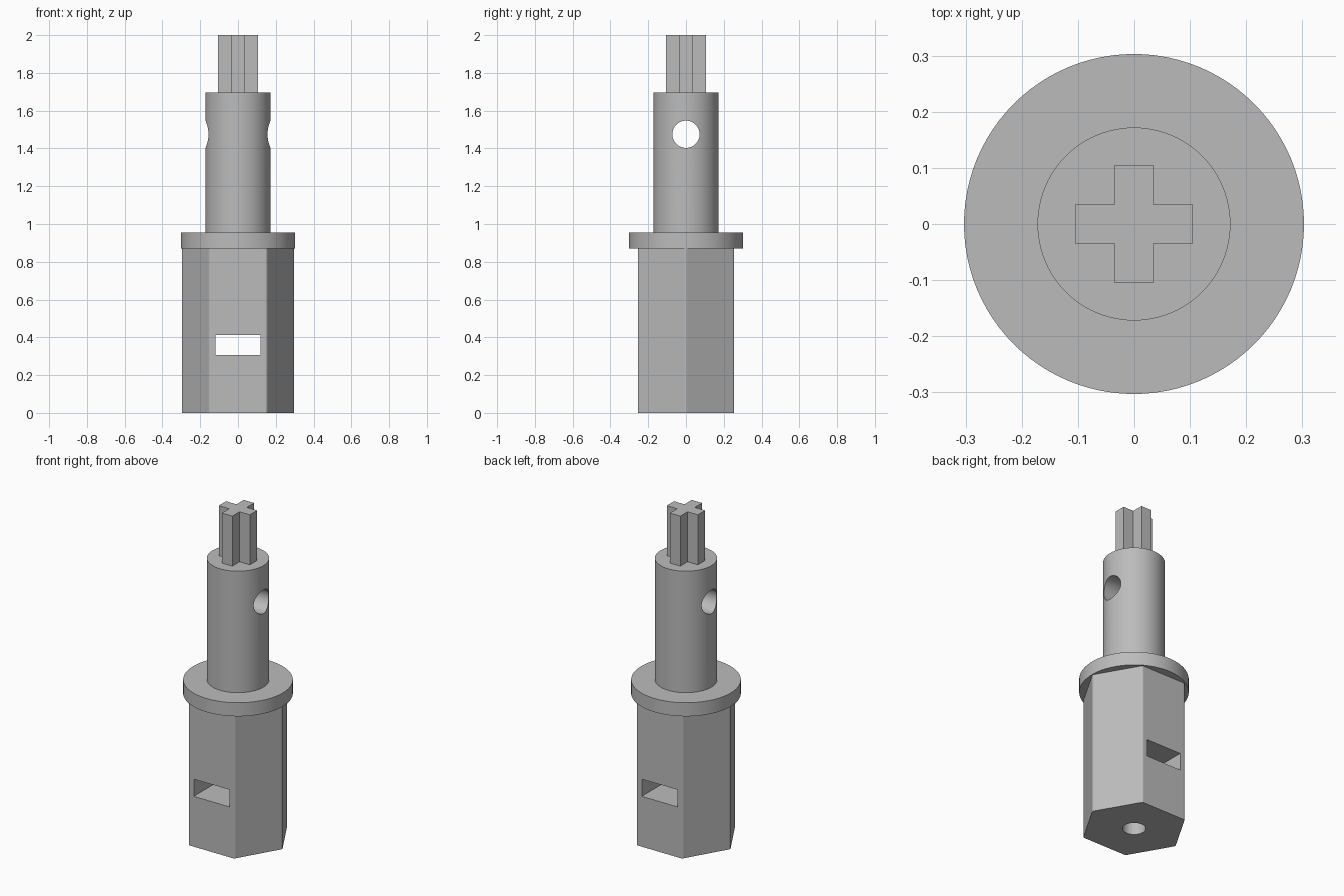
import bpy
import bmesh
from math import radians, pi

cube = bpy.data.objects.get("Cube")
if cube:
    bpy.data.objects.remove(cube, do_unlink=True)

# Plain grey material
grey = bpy.data.materials.new("plain grey")
grey.use_nodes = True
colour = (0.5, 0.5, 0.5, 1)
grey.diffuse_color = colour
bsdf = next(n for n in grey.node_tree.nodes if n.type == 'BSDF_PRINCIPLED')
bsdf.inputs["Base Color"].default_value = colour


def activate(ob):
    bpy.ops.object.select_all(action='DESELECT')
    ob.select_set(True)
    bpy.context.view_layer.objects.active = ob


def prism(name, outline, bottom, top):
    """Extrude a flat outline between two heights."""
    bm = bmesh.new()
    face = bm.faces.new([bm.verts.new((x, y, bottom)) for x, y in outline])
    grown = bmesh.ops.extrude_face_region(bm, geom=[face])["geom"]
    verts = [v for v in grown if isinstance(v, bmesh.types.BMVert)]
    bmesh.ops.translate(bm, verts=verts, vec=(0, 0, top - bottom))
    bmesh.ops.recalc_face_normals(bm, faces=bm.faces)
    mesh = bpy.data.meshes.new(name)
    bm.to_mesh(mesh)
    bm.free()
    ob = bpy.data.objects.new(name, mesh)
    bpy.context.collection.objects.link(ob)
    mesh.materials.append(grey)
    return ob


def cylinder(name, radius, depth, centre, turn=(0, 0, 0), sides=96):
    bpy.ops.mesh.primitive_cylinder_add(vertices=sides, radius=radius, depth=depth,
                                        location=centre, rotation=turn)
    ob = bpy.context.object
    ob.name = name
    ob.data.materials.append(grey)
    return ob


def cut(ob, cutter):
    """Subtract the cutter from the part, then discard it."""
    cutter.hide_render = True
    mod = ob.modifiers.new("cut", 'BOOLEAN')
    mod.operation = 'DIFFERENCE'
    mod.solver = 'EXACT'
    mod.object = cutter
    activate(ob)
    bpy.ops.object.modifier_apply(modifier=mod.name)
    bpy.data.objects.remove(cutter, do_unlink=True)


def smooth(ob):
    activate(ob)
    bpy.ops.object.shade_smooth_by_angle(angle=radians(30))


# Hexagonal body with softened upright corners
corner, flat, half = 0.3, 0.255, 0.152
body = prism("hex_body", [(corner, 0), (half, flat), (-half, flat),
                          (-corner, 0), (-half, -flat), (half, -flat)], 0, 0.872)
bm = bmesh.new()
bm.from_mesh(body.data)
upright = [e for e in bm.edges if abs(e.verts[0].co.z - e.verts[1].co.z) > 0.5]
bmesh.ops.bevel(bm, geom=upright, offset=0.008, segments=4, profile=0.5, affect='EDGES')
bm.to_mesh(body.data)
bm.free()

# Slot through the body from front to back
s = 0.12
cut(body, prism("slot_cutter", [(-s, -0.5), (s, -0.5), (s, 0.5), (-s, 0.5)], 0.307, 0.412))

# Round socket in the underside, opening into the slot
cut(body, cylinder("socket_cutter", 0.064, 0.45, (0, 0, 0.135), sides=48))

# Collar
smooth(cylinder("collar", 0.303, 0.083, (0, 0, 0.9125)))

# Round shaft with a cross hole from side to side
shaft = cylinder("shaft", 0.172, 0.745, (0, 0, 1.3225))
cut(shaft, cylinder("cross_hole_cutter", 0.072, 1, (0, 0, 1.475), (0, pi / 2, 0), 64))
smooth(shaft)

# Cross-shaped drive tip
a, b = 0.035, 0.105
quarter = [(b, -a), (b, a), (a, a)]
outline = []
for turn in range(4):
    outline += quarter
    quarter = [(-y, x) for x, y in quarter]
prism("cross_tip", outline, 1.695, 2.0)
